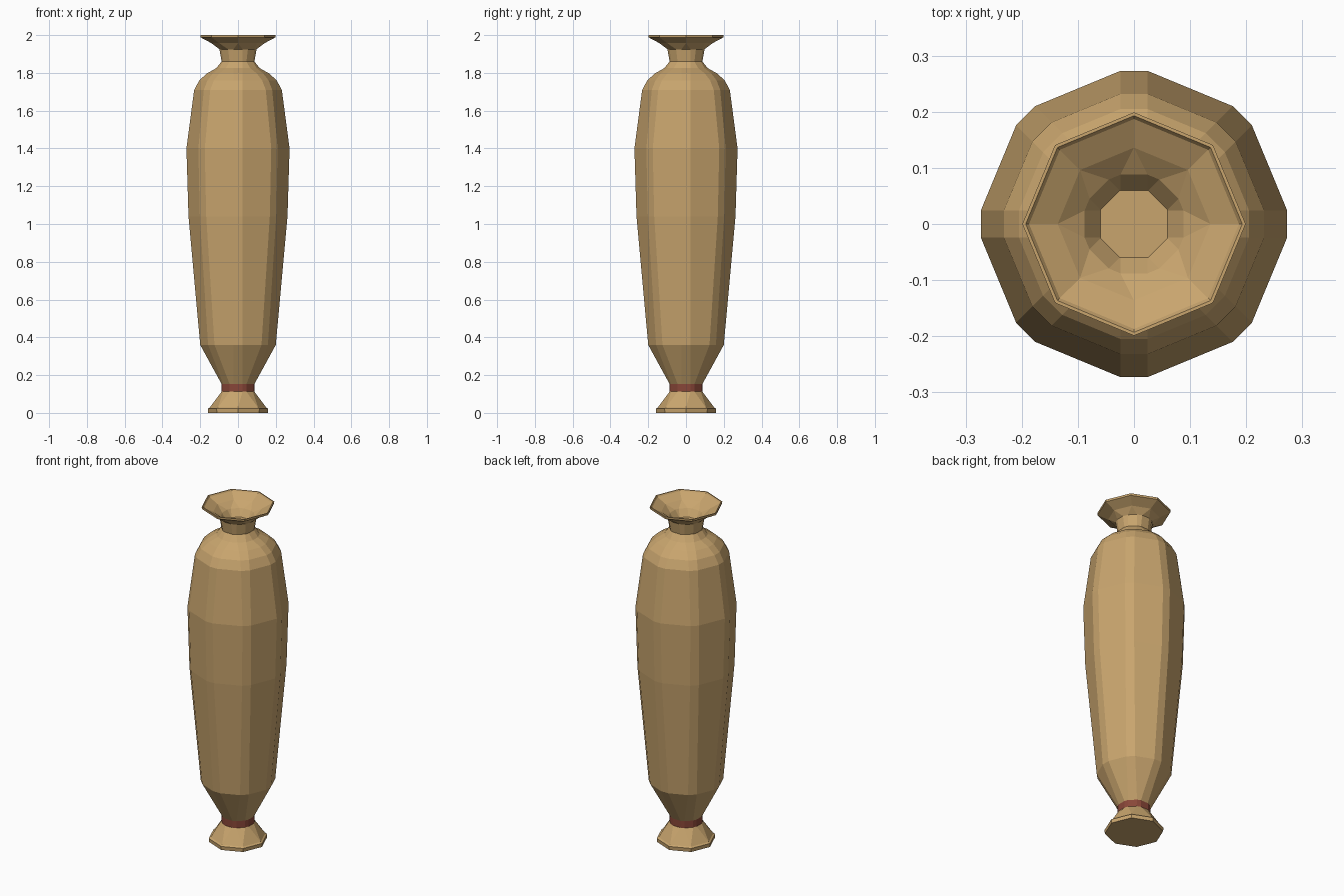
import bpy, bmesh, math

if "Cube" in bpy.data.objects:
    bpy.data.objects.remove(bpy.data.objects["Cube"])


def material(name, rgb):
    m = bpy.data.materials.new(name)
    m.diffuse_color = (*rgb, 1)
    m.use_nodes = True
    m.node_tree.nodes["Principled BSDF"].inputs["Base Color"].default_value = m.diffuse_color
    return m


clay = material("tan clay", (0.58, 0.375, 0.155))
red = material("red brown band", (0.25, 0.062, 0.04))


def ring(bm, r, z, w):
    """Octagon with a corner on each axis; w > 0 cuts corners to flats of half width w."""
    verts = []
    for i in range(8):
        a = i * math.pi / 4
        for s in ((-w, w) if w else (0, 0)):
            verts.append(bm.verts.new((r * math.cos(a) - s * math.sin(a),
                                       r * math.sin(a) + s * math.cos(a), z)))
    return verts


W = 0.024
# profile: radius, height, corner flat half width
profile = [
    # foot
    (0.158, 0, 0), (0.16, 0.022, 0), (0.15, 0.028, 0),
    # waist band
    (0.087, 0.112, W), (0.087, 0.153, W),
    # body
    (0.2, 0.36, W), (0.262, 1.04, W), (0.273, 1.4, W), (0.232, 1.71, W),
    # shoulder
    (0.205, 0.0 + 1.76, W), (0.165, 1.797, W), (0.115, 1.825, W),
    # neck and flared rim
    (0.087, 1.86, W), (0.098, 1.925, W), (0.14, 1.957, 0),
    (0.198, 1.988, 0), (0.199, 2.0, 0),
    # mouth inside
    (0.193, 2.0, 0), (0.187, 1.992, 0), (0.136, 1.965, 0),
    (0.088, 1.935, W), (0.06, 1.895, W),
]

bm = bmesh.new()
rings = [ring(bm, *p) for p in profile]
for k in range(len(rings) - 1):
    lo, hi = rings[k], rings[k + 1]
    for i in range(16):
        j = (i + 1) % 16
        f = bm.faces.new((lo[i], lo[j], hi[j], hi[i]))
        f.material_index = 1 if k == 3 else 0
# base and floor of the mouth
bm.faces.new(list(reversed(rings[0])))
bm.faces.new(rings[-1])
bmesh.ops.remove_doubles(bm, verts=bm.verts, dist=0.0005)
bmesh.ops.recalc_face_normals(bm, faces=bm.faces)

mesh = bpy.data.meshes.new("vase")
bm.to_mesh(mesh)
bm.free()
mesh.materials.append(clay)
mesh.materials.append(red)
vase = bpy.data.objects.new("vase", mesh)
bpy.context.collection.objects.link(vase)
